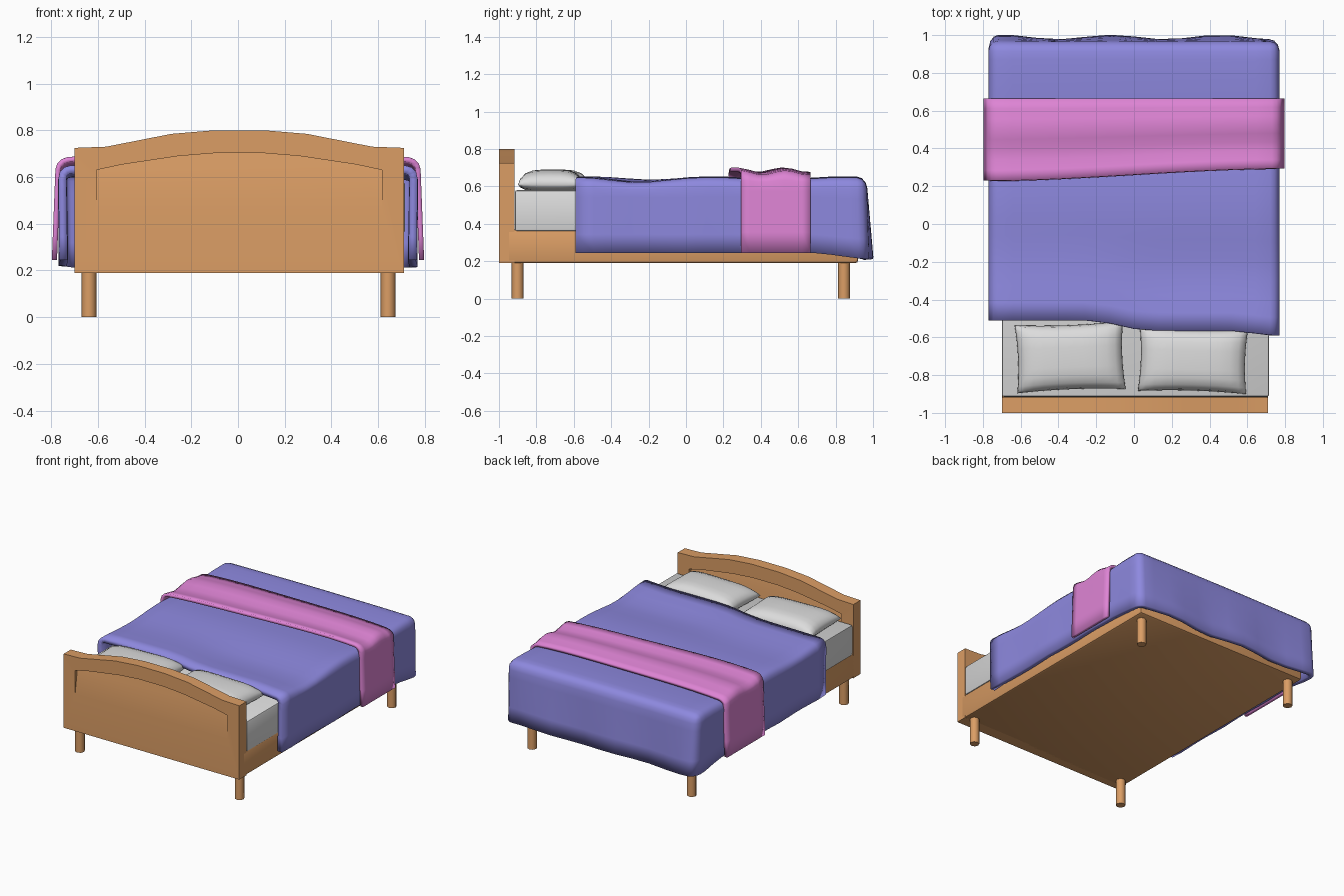
import bpy, bmesh, math
from mathutils import Vector

if "Cube" in bpy.data.objects:
    bpy.data.objects.remove(bpy.data.objects["Cube"])


def material(name, rgb):
    m = bpy.data.materials.new(name)
    m.diffuse_color = (*rgb, 1)
    m.use_nodes = True
    m.node_tree.nodes["Principled BSDF"].inputs["Base Color"].default_value = m.diffuse_color
    return m


WOOD = material("warm wood", (0.71, 0.34, 0.13))
LINEN = material("white linen", (0.72, 0.72, 0.72))
BLUE = material("periwinkle blanket", (0.27, 0.25, 0.74))
PINK = material("pink throw", (0.73, 0.23, 0.66))


def finish(bm, name, mat, angle=40):
    me = bpy.data.meshes.new(name)
    bm.to_mesh(me)
    bm.free()
    me.materials.append(mat)
    ob = bpy.data.objects.new(name, me)
    bpy.context.collection.objects.link(ob)
    bpy.ops.object.select_all(action='DESELECT')
    ob.select_set(True)
    bpy.context.view_layer.objects.active = ob
    bpy.ops.object.shade_smooth_by_angle(angle=math.radians(angle))
    return ob


def cube(lo, hi):
    bm = bmesh.new()
    bmesh.ops.create_cube(bm, size=1)
    for v in bm.verts:
        v.co = Vector([(l + h) / 2 + c * (h - l) for l, h, c in zip(lo, hi, v.co)])
    return bm


def box(name, lo, hi, bevel, mat):
    bm = cube(lo, hi)
    bmesh.ops.bevel(bm, geom=bm.edges[:], offset=bevel, segments=2, profile=0.5, affect='EDGES')
    return finish(bm, name, mat)


def smoothstep(a, b, x):
    t = min(max((x - a) / (b - a), 0), 1)
    return t * t * (3 - 2 * t)


# Bed frame and mattress
box("bed_frame", (-0.70, -0.96, 0.19), (0.71, 0.92, 0.37), 0.015, WOOD)
box("mattress", (-0.70, -0.915, 0.36), (0.715, 0.90, 0.58), 0.012, LINEN)

# Four octagonal legs
for x, xs in ((-0.638, "left"), (0.643, "right")):
    for y, ys in ((-0.90, "head"), (0.845, "foot")):
        bm = bmesh.new()
        bmesh.ops.create_cone(bm, cap_ends=True, segments=8, radius1=0.032, radius2=0.032, depth=0.2)
        bmesh.ops.translate(bm, verts=bm.verts, vec=(x, y, 0.1))
        finish(bm, f"leg_{ys}_{xs}", WOOD, 50)


# Arched headboard with a sloping recess on both faces
def arch(half):
    return [(-half[0][0], half[0][1])] + half + [(-x, z) for x, z in half[:0:-1]]


OUTER = arch([(0.705, 0.19), (0.705, 0.725), (0.57, 0.73), (0.29, 0.785), (0.11, 0.8)])
INNER = arch([(0.612, 0.46), (0.612, 0.63), (0.50, 0.654), (0.26, 0.69), (0.10, 0.703)])
bm = bmesh.new()
rims = []
n = len(OUTER)
for y, d in ((-1.0, 1), (-0.918, -1)):
    o = [bm.verts.new((x + 0.005, y, z)) for x, z in OUTER]
    i = [bm.verts.new((x + 0.005, y, z)) for x, z in INNER]
    r = [bm.verts.new((x + 0.005, y + d * 0.03 * (z - 0.46) / 0.2, z)) for x, z in INNER]
    for a in range(n):
        b = (a + 1) % n
        bm.faces.new((o[a], o[b], i[b], i[a]))
        bm.faces.new((i[a], i[b], r[b], r[a]))
    bm.faces.new(r)
    rims.append(o)
for a in range(n):
    b = (a + 1) % n
    bm.faces.new((rims[0][a], rims[1][a], rims[1][b], rims[0][b]))
rim = set(rims[0] + rims[1])
bmesh.ops.bevel(bm, geom=[e for e in bm.edges if e.verts[0] in rim and e.verts[1] in rim
                          and (e.calc_face_angle(0) > 0.7)],
                offset=0.014, segments=2, profile=0.5, affect='EDGES')
bmesh.ops.remove_doubles(bm, verts=bm.verts, dist=0.0005)
bmesh.ops.recalc_face_normals(bm, faces=bm.faces)
finish(bm, "headboard", WOOD)


# Pillows: plump cushions with pinched sides
def pillow(name, cx, cy, hx, hy, turn):
    bm = bmesh.new()
    for top in (True, False):
        g = bmesh.ops.create_grid(bm, x_segments=12, y_segments=10, size=1)
        for v in g["verts"]:
            u, w = math.sin(v.co.x * math.pi / 2), math.sin(v.co.y * math.pi / 2)
            f = max((1 - u ** 4) * (1 - w ** 4), 0) ** 0.45
            z = 0.61 + (0.08 * f if top else -0.04 * f)
            x = hx * u * (1 - 0.04 * (1 - w * w))
            y = hy * w * (1 - 0.06 * (1 - u * u))
            v.co = (cx + x - turn * y, cy + y + turn * x, z)
    bmesh.ops.remove_doubles(bm, verts=bm.verts, dist=0.0005)
    bmesh.ops.recalc_face_normals(bm, faces=bm.faces)
    finish(bm, name, LINEN, 80)


pillow("pillow_left", -0.338, -0.705, 0.287, 0.18, 0.04)
pillow("pillow_right", 0.312, -0.72, 0.287, 0.172, -0.03)


# Draped cloth: open box, rounded, sliced for detail, then warped and thickened
def drape(name, lo, hi, open_foot, bevel, thickness, warp, mat, cuts_y):
    bm = cube(lo, hi)
    bm.normal_update()
    gone = [f for f in bm.faces if f.normal.z < -0.5 or f.normal.y < -0.5
            or (open_foot and f.normal.y > 0.5)]
    bmesh.ops.delete(bm, geom=gone, context='FACES')
    bmesh.ops.bevel(bm, geom=[e for e in bm.edges if len(e.link_faces) == 2],
                    offset=bevel, segments=3, profile=0.5, affect='EDGES')
    for axis, cuts in ((0, 12), (1, cuts_y), (2, 4)):
        no = Vector((0, 0, 0))
        no[axis] = 1
        for k in range(1, cuts):
            co = Vector((0, 0, 0))
            co[axis] = lo[axis] + (hi[axis] - lo[axis]) * k / cuts
            bmesh.ops.bisect_plane(bm, geom=bm.verts[:] + bm.edges[:] + bm.faces[:],
                                   plane_co=co, plane_no=no, dist=0.001)
    for v in bm.verts:
        v.co = warp(*v.co)
    bm.normal_update()
    ob = finish(bm, name, mat, 60)
    mod = ob.modifiers.new("thickness", 'SOLIDIFY')
    mod.thickness = thickness
    mod.offset = -1


def blanket_warp(x, y, z):
    low = (0.64 - z) / 0.395                     # 0 on top, 1 at the hem
    head = 1 - smoothstep(-0.55, 0.3, y)
    foot = smoothstep(0.85, 0.97, y)
    top = smoothstep(0.56, 0.64, z)
    dy = head * (0.04 - 0.055 * smoothstep(-0.25, 0.1, x) - 0.025 * smoothstep(0.5, 0.77, x))
    dy += foot * low * (0.025 + 0.012 * math.cos((x + 0.12) * 11))
    dz = top * (0.008 * math.cos(y * 9 + 5) - 0.012 * math.exp(-((y + 0.25) / 0.15) ** 2)
                * smoothstep(-0.3, 0.2, x))
    dz += top * 0.006 * (1 - (x / 0.77) ** 2)
    dz -= low * (0.03 * smoothstep(0.65, 0.97, y) + 0.006 * foot * math.sin(x * 9))
    dx = math.copysign(0.008 * low * math.sin(y * 7), x) if abs(x) > 0.7 else 0
    return x - dx, y + dy, z + dz


def throw_warp(x, y, z):
    low = (0.685 - z) / 0.44
    t = (0.665 - y) / 0.40                       # 1 at the slanted edge
    dy = t * (-0.035 + 0.065 * smoothstep(-0.8, 0.8, x) - 0.0)
    top = smoothstep(0.6, 0.685, z)
    dz = top * (0.012 * math.cos((y - 0.52) * 24) + 0.004 - 0.02 * (abs(x) / 0.78) ** 4)
    return x * (1 + 0.022 * low), y + dy, z + dz


drape("blanket", (-0.77, -0.55, 0.245), (0.77, 0.965, 0.64), False, 0.05, 0.035,
      blanket_warp, BLUE, 16)
drape("throw", (-0.78, 0.265, 0.245), (0.78, 0.665, 0.685), True, 0.05, 0.022,
      throw_warp, PINK, 8)
